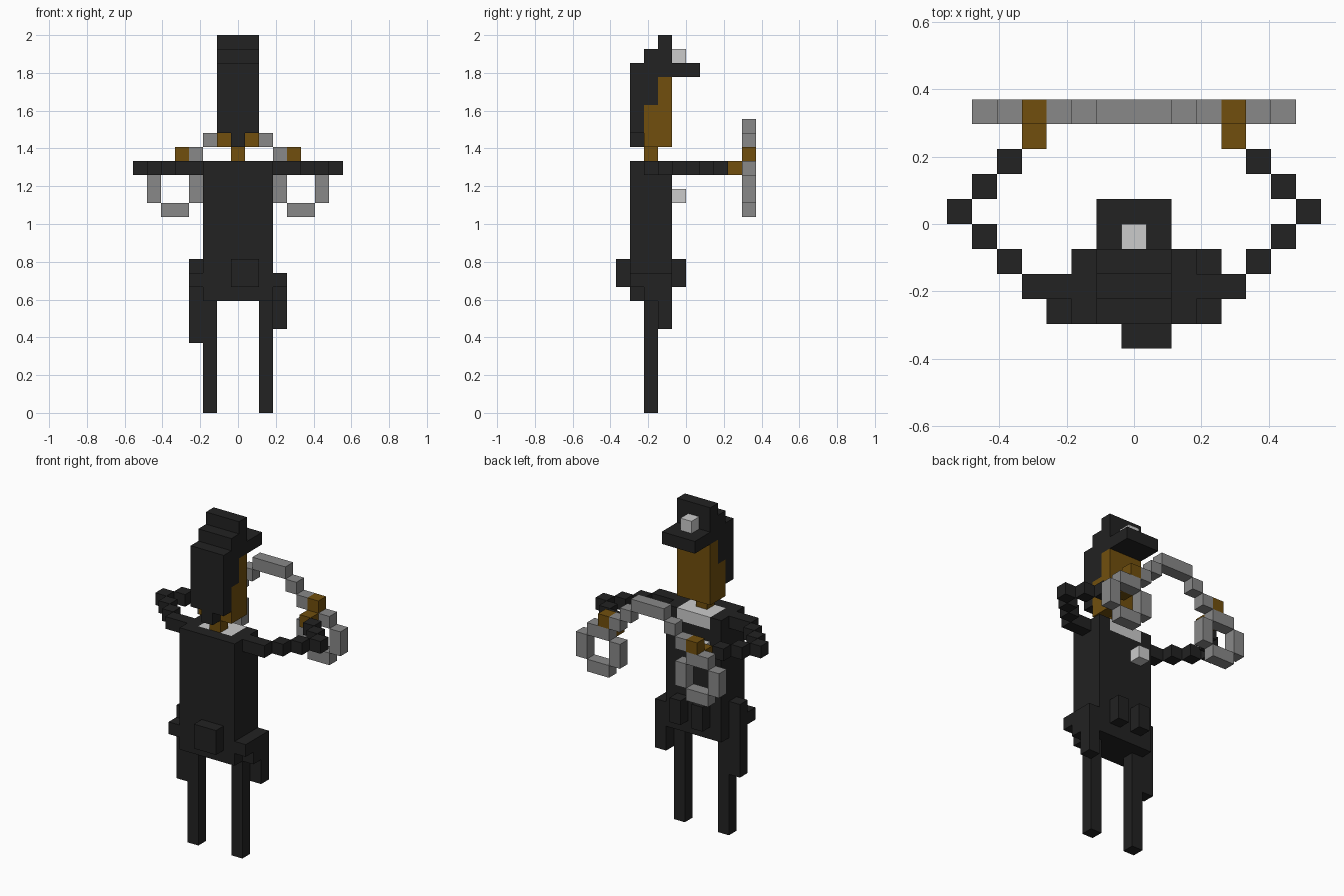
import bpy
from mathutils import Vector

if "Cube" in bpy.data.objects:
    bpy.data.objects.remove(bpy.data.objects["Cube"])

V = 2 / 27  # edge length of one cube

# One material per colour
def material(name, rgb):
    m = bpy.data.materials.new(name)
    m.diffuse_color = (*rgb, 1)
    m.use_nodes = True
    m.node_tree.nodes["Principled BSDF"].inputs["Base Color"].default_value = m.diffuse_color
    return m

BLACK = material("black cloth", (0.016, 0.016, 0.016))
SKIN = material("brown skin", (0.165, 0.078, 0.004))
STEEL = material("grey steel", (0.25, 0.25, 0.25))
LIGHT = material("light badge", (0.60, 0.60, 0.60))

parts = []      # (name, material, cells)
occupied = set()

def part(name, mat, *boxes):
    """Boxes are inclusive cube ranges: x0, x1, y0, y1, z0, z1."""
    cells = set()
    for x0, x1, y0, y1, z0, z1 in boxes:
        cells |= {(x, y, z) for x in range(x0, x1 + 1)
                  for y in range(y0, y1 + 1) for z in range(z0, z1 + 1)}
    cells -= occupied
    occupied.update(cells)
    parts.append((name, mat, cells))

def pair(name, mat, *boxes):
    """A part and its copy mirrored in x."""
    part(name + "_right", mat, *boxes)
    part(name + "_left", mat, *[(-b[1], -b[0], *b[2:]) for b in boxes])

# Torso, collar and legs
part("shirt_collar", LIGHT, (-1, 1, 2, 3, 17, 17))
part("torso", BLACK, (-2, 2, 1, 3, 8, 17))
pair("leg", BLACK, (2, 2, 2, 2, 0, 7))

# Belt equipment
part("belt_pouch_rear", BLACK, (0, 1, 0, 0, 9, 10))
pair("belt_pouch_front", BLACK, (1, 1, 4, 4, 9, 10))
part("holster", BLACK, (3, 3, 1, 3, 9, 9), (3, 3, 2, 3, 8, 8), (3, 3, 3, 3, 6, 7))
part("baton", BLACK, (-3, -3, 2, 2, 5, 10), (-3, -3, 1, 1, 9, 9))
part("chest_badge", LIGHT, (-1, -1, 4, 4, 15, 15))

# Arms curve outward and forward, ending in hands
steps = [(5, 3), (6, 4), (7, 5), (6, 6), (5, 7)]
pair("arm", BLACK, (3, 4, 2, 2, 17, 17), *[(x, x, y, y, 17, 17) for x, y in steps])
pair("hand", SKIN, (4, 4, 8, 8, 17, 17), (4, 4, 9, 9, 18, 18))

# Handcuffs: two square rings joined by an arched chain
pair("cuff_ring", STEEL, (4, 5, 9, 9, 14, 14), (4, 5, 9, 9, 17, 17),
     (3, 3, 9, 9, 15, 16), (6, 6, 9, 9, 15, 16))
part("cuff_chain", STEEL, (-1, 1, 9, 9, 20, 20),
     *[(s * x, s * x, 9, 9, z, z) for s in (-1, 1) for x, z in ((2, 19), (3, 18))])

# Head, hair and peaked cap
part("neck", SKIN, (0, 0, 2, 2, 18, 18))
part("face", SKIN, (-1, 1, 2, 3, 19, 21), (-1, 1, 3, 3, 22, 23))
part("hair", BLACK, (0, 0, 1, 1, 19, 19), (-1, 1, 1, 1, 20, 23), (-1, 1, 2, 2, 22, 23))
part("cap", BLACK, (-1, 1, 1, 5, 24, 24), (-1, 1, 2, 3, 25, 25), (-1, 1, 3, 3, 26, 26))
part("cap_badge", LIGHT, (0, 0, 4, 4, 25, 25))

# Skin each part, leaving out faces pressed against another cube
def build(name, mat, cells):
    verts, faces, index = [], [], {}

    def vert(p):
        key = tuple(round(c * 2) for c in p)
        if key not in index:
            index[key] = len(verts)
            verts.append((p.x * V, (p.y - 4.5) * V, (p.z + 0.5) * V))
        return index[key]

    for cell in sorted(cells):
        c = Vector(cell)
        for axis in range(3):
            for sign in (-1, 1):
                n = Vector((0, 0, 0))
                n[axis] = sign
                if tuple(int(a) for a in c + n) in occupied:
                    continue
                u = Vector((0, 0, 0))
                u[(axis + 1) % 3] = 1
                w = n.cross(u)
                faces.append([vert(c + (n + a * u + b * w) / 2)
                              for a, b in ((-1, -1), (1, -1), (1, 1), (-1, 1))])
    mesh = bpy.data.meshes.new(name)
    mesh.from_pydata(verts, [], faces)
    mesh.materials.append(mat)
    bpy.context.collection.objects.link(bpy.data.objects.new(name, mesh))

for p in parts:
    build(*p)
